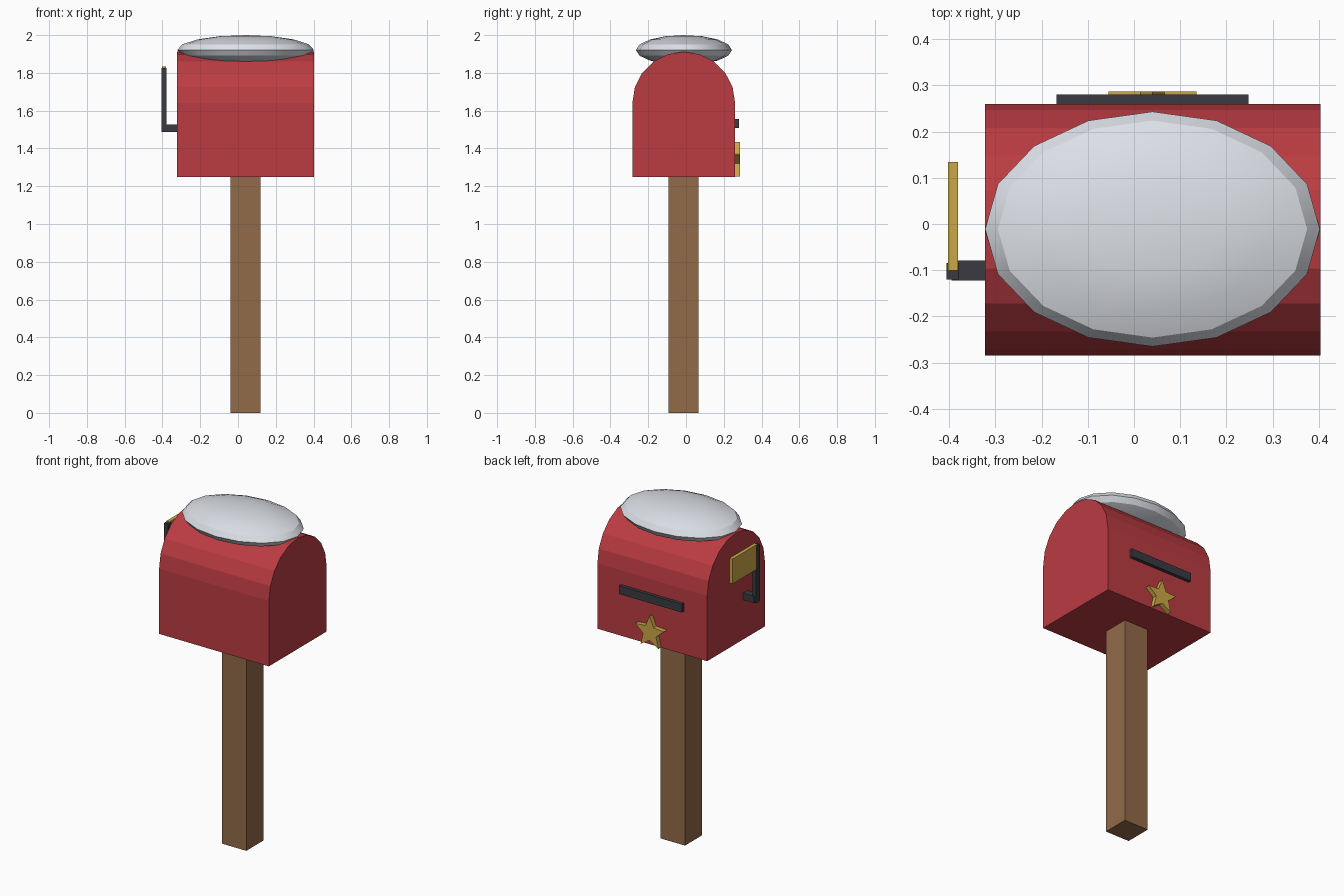
import bpy
import math
from math import pi, cos, sin

cube = bpy.data.objects.get("Cube")
if cube:
    bpy.data.objects.remove(cube, do_unlink=True)


def material(name, rgb):
    mat = bpy.data.materials.new(name)
    mat.use_nodes = True
    colour = (*rgb, 1)
    mat.diffuse_color = colour
    mat.node_tree.nodes["Principled BSDF"].inputs["Base Color"].default_value = colour
    return mat


RED = material("red paint", (0.5, 0.045, 0.055))
WOOD = material("brown wood", (0.29, 0.145, 0.066))
SNOW = material("snow white", (0.87, 0.9, 0.96))
DARK = material("dark metal", (0.042, 0.044, 0.054))
GOLD = material("gold", (0.6, 0.39, 0.065))


def mesh_object(name, verts, faces, mat):
    mesh = bpy.data.meshes.new(name)
    mesh.from_pydata(verts, [], faces)
    mesh.materials.append(mat)
    obj = bpy.data.objects.new(name, mesh)
    bpy.context.collection.objects.link(obj)
    return obj


def prism(name, near, far, mat):
    """Join two matching outlines with side walls and end caps."""
    n = len(near)
    faces = [(i, (i + 1) % n, n + (i + 1) % n, n + i) for i in range(n)]
    faces += [tuple(reversed(range(n))), tuple(range(n, 2 * n))]
    return mesh_object(name, near + far, faces, mat)


def box(name, xs, ys, zs, mat):
    def ring(z):
        return [(xs[0], ys[0], z), (xs[1], ys[0], z), (xs[1], ys[1], z), (xs[0], ys[1], z)]
    return prism(name, ring(zs[0]), ring(zs[1]), mat)


# Post
box("post", (-0.04, 0.12), (-0.093, 0.067), (0, 1.26), WOOD)

# Arched box: flat floor, straight walls and a half-round roof along x
Y_MID, RADIUS, FLOOR, SPRING, STEPS = -0.012, 0.272, 1.25, 1.64, 10
arch = [(Y_MID - RADIUS, FLOOR), (Y_MID + RADIUS, FLOOR)]
arch += [(Y_MID + RADIUS * cos(pi * i / STEPS), SPRING + RADIUS * sin(pi * i / STEPS))
         for i in range(STEPS + 1)]
prism("mailbox_body", [(-0.322, y, z) for y, z in arch],
      [(0.403, y, z) for y, z in arch], RED)

# Snow cap resting on the roof
bpy.ops.mesh.primitive_uv_sphere_add(segments=16, ring_count=8, radius=1,
                                     location=(0.04, -0.011, 1.921))
snow = bpy.context.object
snow.name = "snow_cap"
snow.scale = (0.362, 0.254, 0.079)
bpy.ops.object.transform_apply(location=False, rotation=False, scale=True)
snow.data.materials.append(SNOW)
bpy.ops.object.shade_smooth_by_angle(angle=math.radians(30))

# Letter slot on the back wall
box("letter_slot", (-0.168, 0.248), (0.25, 0.28), (1.507, 1.556), DARK)

# Five-pointed star under the slot
star = []
for i in range(10):
    r = 0.1 if i % 2 == 0 else 0.045
    a = pi / 2 - i * pi / 5
    star.append((0.04 + r * cos(a), 1.333 + r * sin(a)))
prism("star", [(x, 0.25, z) for x, z in reversed(star)],
      [(x, 0.287, z) for x, z in reversed(star)], GOLD)

# Signal flag: bracket, pole and plate
box("flag_bracket", (-0.395, -0.315), (-0.122, -0.079), (1.487, 1.527), DARK)
box("flag_pole", (-0.405, -0.379), (-0.12, -0.084), (1.487, 1.827), DARK)
box("flag_plate", (-0.402, -0.381), (-0.101, 0.134), (1.685, 1.833), GOLD)
